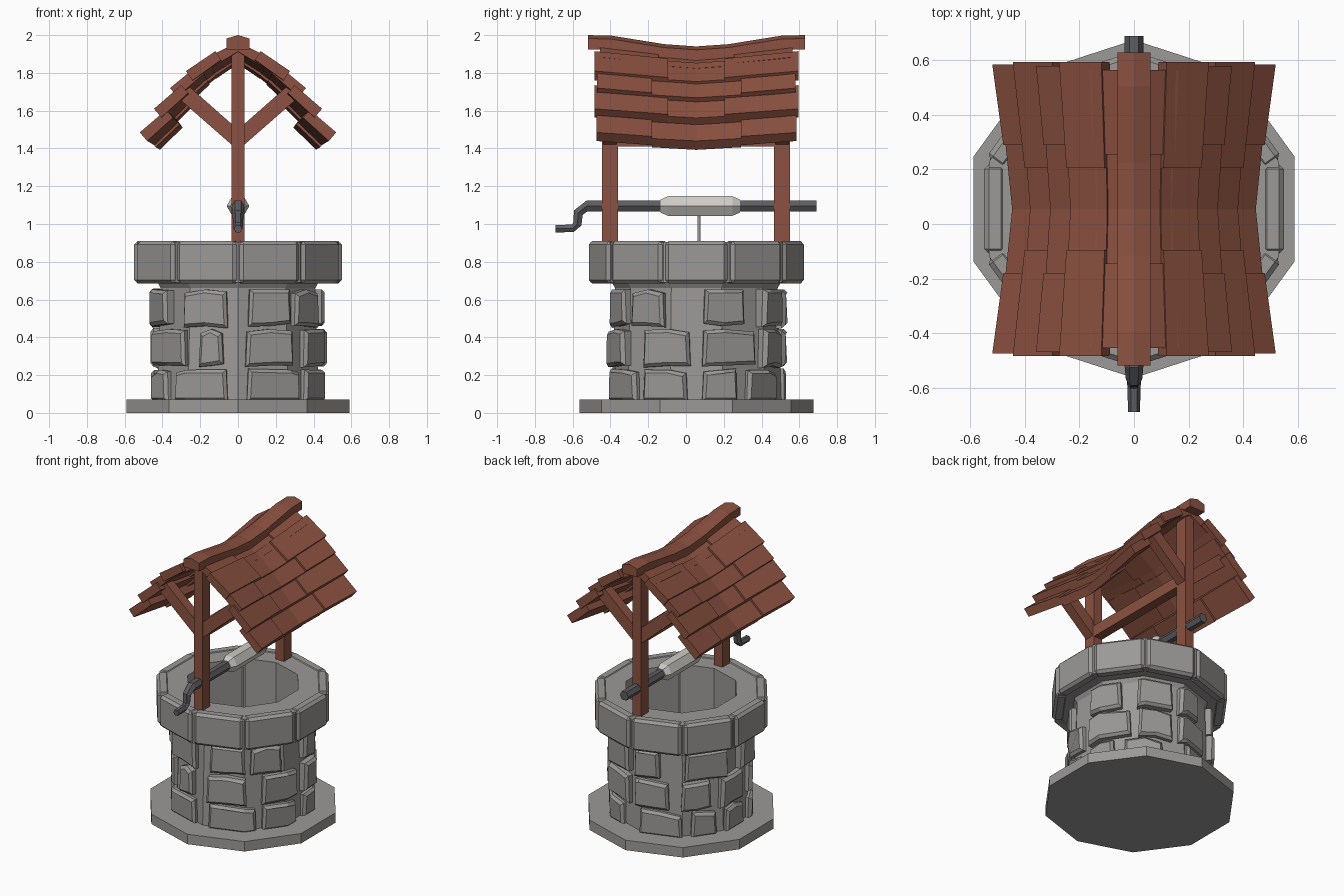
import bpy, bmesh, math, random
from mathutils import Vector

if "Cube" in bpy.data.objects:
    bpy.data.objects.remove(bpy.data.objects["Cube"])
random.seed(4)
CY = 0.055          # well centre in y


def mat(name, c):
    m = bpy.data.materials.new(name)
    m.diffuse_color = (*c, 1)
    m.use_nodes = True
    m.node_tree.nodes["Principled BSDF"].inputs["Base Color"].default_value = m.diffuse_color
    return m


STONE = mat("stone grey", (0.33, 0.32, 0.31))
WOOD = mat("red brown wood", (0.26, 0.083, 0.052))
IRON = mat("dark iron", (0.11, 0.11, 0.12))
ROPE = mat("pale rope", (0.62, 0.60, 0.56))


def loft(name, rings, m, closed=False):
    """Skin a list of equal point rings; cap the ends unless closed."""
    bm = bmesh.new()
    vs = [[bm.verts.new(p) for p in r] for r in rings]
    n = len(rings[0])
    pairs = list(zip(vs, vs[1:])) + ([(vs[-1], vs[0])] if closed else [])
    for a, b in pairs:
        for i in range(n):
            j = (i + 1) % n
            bm.faces.new((a[i], a[j], b[j], b[i]))
    if not closed:
        bm.faces.new(vs[0])
        bm.faces.new(vs[-1])
    bmesh.ops.recalc_face_normals(bm, faces=bm.faces)
    me = bpy.data.meshes.new(name)
    bm.to_mesh(me)
    bm.free()
    me.materials.append(m)
    ob = bpy.data.objects.new(name, me)
    bpy.context.collection.objects.link(ob)
    return ob


def box(name, x0, x1, y0, y1, z0, z1, m):
    return loft(name, [[(x0, y0, z), (x1, y0, z), (x1, y1, z), (x0, y1, z)] for z in (z0, z1)], m)


def deca(r, z):
    return [(r * math.cos(math.radians(90 + 36 * i)), CY + r * math.sin(math.radians(90 + 36 * i)), z)
            for i in range(10)]


def sweep(name, path, m, n=6, turn=0.0):
    """Tube along a path in the yz plane; path points are (y, z, radius)."""
    rings = []
    for i, (y, z, r) in enumerate(path):
        a, b = path[max(i - 1, 0)], path[min(i + 1, len(path) - 1)]
        t = Vector((0, b[0] - a[0], b[1] - a[1])).normalized()
        u = t.cross(Vector((1, 0, 0)))
        rings.append([Vector((0, y, z)) + r * (Vector((math.cos(k), 0, 0)) + u * math.sin(k))
                      for k in (turn + 2 * math.pi * j / n for j in range(n))])
    return loft(name, rings, m)


# base slab, hollow wall and rim ring
loft("base_slab", [deca(0.62, 0), deca(0.62, 0.07)], STONE)
loft("well_wall", [deca(r, z) for r, z in
                   ((0.45, 0.06), (0.43, 0.66), (0.45, 0.695), (0.37, 0.695), (0.37, 0.06))], STONE, True)
loft("rim_ring", [deca(r, z) for r, z in
                  ((0.56, 0.69), (0.56, 0.905), (0.37, 0.905), (0.37, 0.69))], STONE, True)

# bevelled rim blocks, one per side
for k in range(10):
    b = box("rim_block", 0.47, 0.55, -0.165, 0.165, 0.685, 0.91, STONE)
    b.rotation_euler.z = math.radians(36 * k)
    b.location.y = CY
    mod = b.modifiers.new("bevel", 'BEVEL')
    mod.width = 0.018
    mod.segments = 1


# protruding wall stones: (bottom, top, angular spans)
def wall_pt(ap, a, z):
    d = (a + 18) % 36 - 18
    r = ap / math.cos(math.radians(d))
    return (r * math.cos(math.radians(a)), CY + r * math.sin(math.radians(a)), z)


ROWS = [
    (0.46, 0.645, [(-129, -97), (-83, -53), (-49, -22), (5, 35), (48, 78), (84, 107), (128, 165), (182, 215)]),
    (0.25, 0.435, [(-165, -127), (-117, -100), (-85, -52), (-39, -4), (4, 43), (49, 78), (84, 115),
                   (125, 150), (158, 186)]),
    (0.06, 0.22, [(-138, -97), (-84, -44), (-39, -6), (4, 29), (37, 70), (90, 126), (133, 155),
                  (163, 187), (194, 214)]),
]
for z0, z1, spans in ROWS:
    for a0, a1 in spans:
        j = [random.uniform(-0.015, 0.015) for _ in range(4)]
        out = random.uniform(-0.008, 0.008)
        am = (a0 + a1) / 2
        am = round((am - 18) / 36) * 36 + 18 if a0 + 5 < round((am - 18) / 36) * 36 + 18 < a1 - 5 else am
        rings = []
        for ap, s in ((0.39, 0), (0.448 + out, 0), (0.464 + out, 1)):
            p, q = a0 + 2.2 * s, a1 - 2.2 * s
            b, t = z0 + 0.018 * s, z1 - 0.018 * s
            lo = 0 if z0 < 0.1 else 1
            rings.append([wall_pt(ap, p, b + lo * j[0]), wall_pt(ap, am, b), wall_pt(ap, q, b + lo * j[1]),
                          wall_pt(ap, q - 1, t + j[2]), wall_pt(ap, am, t + 0.008), wall_pt(ap, p + 1, t + j[3])])
        loft("wall_stone", rings, STONE)

# posts, V braces and the tie beam
for y in (-0.402, 0.508):
    box("post", -0.034, 0.034, y - 0.043, y + 0.043, 0.88, 1.95, WOOD)
    for s in (-1, 1):
        prof = [(0, 1.39), (0.32, 1.67), (0.255, 1.725), (0, 1.50)]
        loft("brace", [[(s * x, yy, z) for x, z in prof] for yy in (y - 0.035, y + 0.035)], WOOD)
box("tie_beam", -0.033, 0.033, -0.40, 0.51, 1.41, 1.49, WOOD)


# sagging shingle roof
def sag(x, d, z):
    s = 1 - min(abs(d) / 0.53, 1) ** 1.2
    return (x * (1 - 0.125 * s), CY + d, z - s * (0.055 - 0.04 * abs(x)))


SHINGLES = [  # lower tip x, z; upper end x, z; half length; joint position
    (0.52, 1.485, 0.38, 1.605, 0.53, 0.235),
    (0.445, 1.61, 0.30, 1.735, 0.54, 0.15),
    (0.36, 1.72, 0.215, 1.84, 0.525, 0.235),
    (0.275, 1.81, 0.12, 1.915, 0.54, 0.15),
    (0.165, 1.885, 0.0, 1.965, 0.51, 0.2),
]
for x0, z0, x1, z1, half, joint in SHINGLES:
    L = math.hypot(x1 - x0, z1 - z0)
    nx, nz = (z1 - z0) / L, (x0 - x1) / L
    for s in (-1, 1):
        for ds, drop in (((-half, -joint), 0), ((-joint, 0, joint), 0.014), ((joint, half), 0)):
            rings = []
            for d in ds:
                prof = [(x0, z0, drop), (x1, z1, drop), (x1, z1, drop + 0.055), (x0, z0, drop + 0.06)]
                rings.append([sag(s * max(x - nx * t, 0), d, z - nz * t) for x, z, t in prof])
            loft("shingle", rings, WOOD)

# ridge cap
ridge = [(-0.575, 2.0), (-0.45, 1.997), (-0.17, 1.952), (0, 1.94), (0.17, 1.952), (0.45, 1.997), (0.575, 2.0)]
loft("ridge_cap", [[(-0.06, CY + d, z - 0.075), (0.06, CY + d, z - 0.075), (0.06, CY + d, z - 0.018),
                    (0, CY + d, z), (-0.06, CY + d, z - 0.018)] for d, z in ridge], WOOD)

# axle with crank, rope spool and hanging rope
sweep("axle_crank", [(0.69, 1.095, 0.034), (-0.525, 1.095, 0.034), (-0.57, 1.06, 0.03), (-0.575, 1.0, 0.026),
                     (-0.60, 0.977, 0.024), (-0.69, 0.975, 0.022)], IRON)
sweep("rope_spool", [(-0.135, 1.095, 0.04), (-0.095, 1.095, 0.06), (0.245, 1.095, 0.06), (0.285, 1.095, 0.04)],
      ROPE)
sweep("rope", [(0.07, 1.08, 0.009), (0.07, 0.1, 0.009)], ROPE)
